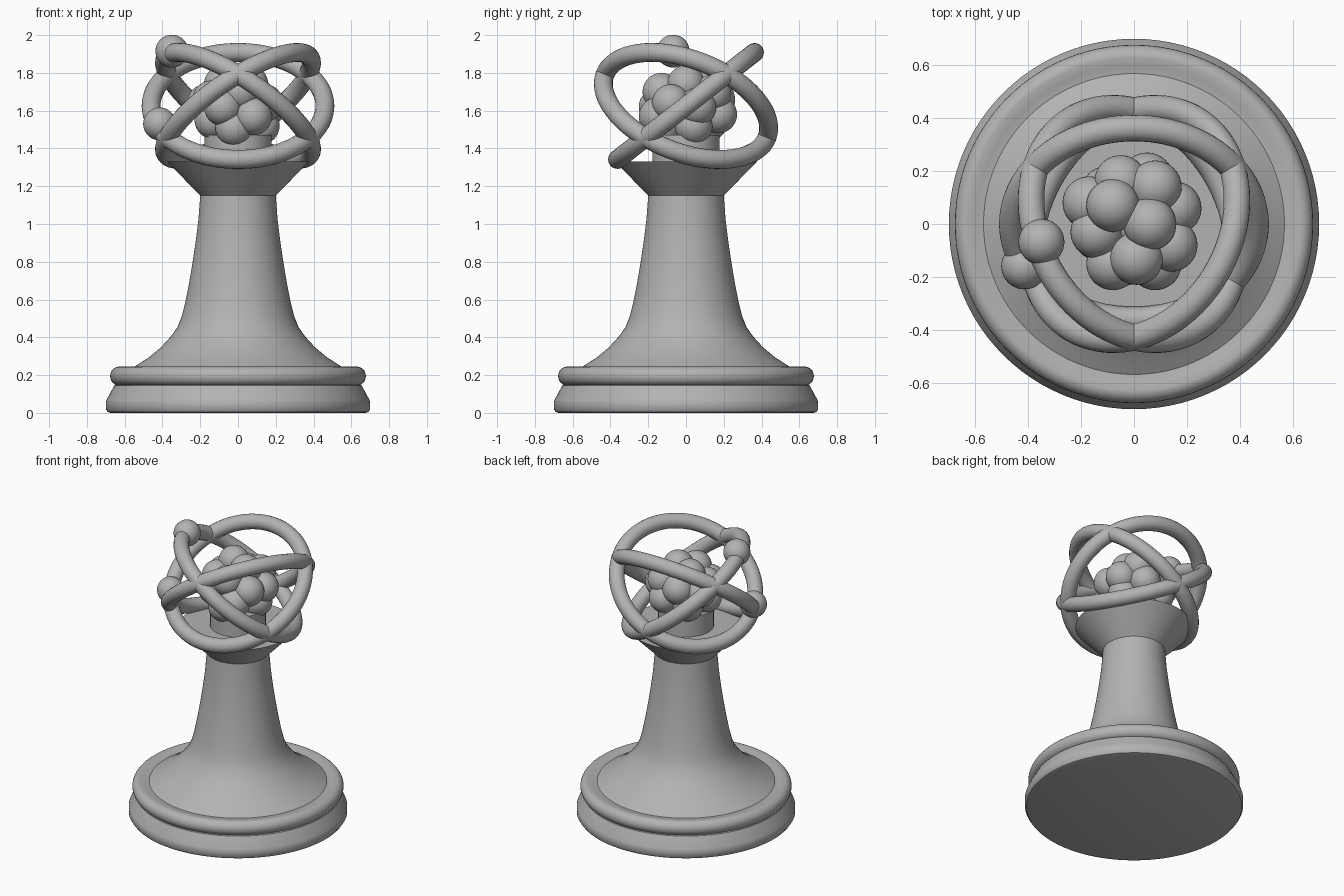
import bpy, math
from mathutils import Matrix

if "Cube" in bpy.data.objects:
    bpy.data.objects.remove(bpy.data.objects["Cube"], do_unlink=True)

grey = bpy.data.materials.new("plain_grey")
grey.use_nodes = True
colour = (0.45, 0.45, 0.45, 1)
grey.diffuse_color = colour
grey.node_tree.nodes["Principled BSDF"].inputs["Base Color"].default_value = colour

ATOM_Z = 1.625
ORBIT_R = 0.46
TILT = math.radians(38)


def finish(name, angle=35):
    ob = bpy.context.object
    ob.name = name
    ob.data.materials.append(grey)
    bpy.ops.object.shade_smooth_by_angle(angle=math.radians(angle))
    return ob


def lathe(name, profile, segments=96):
    """Revolve an open (radius, z) profile around the z axis, closing at the axis."""
    verts, faces = [], []
    for r, z in profile:
        for i in range(segments):
            a = math.tau * i / segments
            verts.append((r * math.cos(a), r * math.sin(a), z))
    for k in range(len(profile) - 1):
        for i in range(segments):
            j = (i + 1) % segments
            a, b = k * segments, (k + 1) * segments
            faces.append((a + i, a + j, b + j, b + i))
    faces.append(tuple(reversed(range(segments))))
    faces.append(tuple(range(len(verts) - segments, len(verts))))
    mesh = bpy.data.meshes.new(name)
    mesh.from_pydata(verts, [], faces)
    ob = bpy.data.objects.new(name, mesh)
    bpy.context.collection.objects.link(ob)
    bpy.ops.object.select_all(action='DESELECT')
    ob.select_set(True)
    bpy.context.view_layer.objects.active = ob
    return finish(name)


def ball(name, location, radius):
    bpy.ops.mesh.primitive_uv_sphere_add(segments=40, ring_count=20, radius=radius, location=location)
    return finish(name)


# Base: tapered foot, then a rounded rim
lathe("foot", [(0.675, 0), (0.69, 0.005), (0.70, 0.02), (0.70, 0.055), (0.695, 0.07),
               (0.655, 0.145), (0.60, 0.16)])
rim = [(0.63 + 0.047 * math.cos(t), 0.195 + 0.05 * math.sin(t))
       for t in (math.radians(-90 + 15 * i) for i in range(13))]
lathe("rim", [(0.5, 0.145)] + rim + [(0.60, 0.238), (0.57, 0.232), (0.5, 0.23)])

# Column sweeping up out of the base
lathe("column", [(0.58, 0.225), (0.54, 0.25), (0.47, 0.295), (0.41, 0.345), (0.355, 0.405),
                 (0.32, 0.455), (0.298, 0.51), (0.28, 0.58), (0.262, 0.67), (0.243, 0.78),
                 (0.225, 0.9), (0.21, 1.02), (0.2, 1.15)])

# Flared head and the post under the nucleus
lathe("flared_head", [(0.2, 1.15), (0.375, 1.33), (0.18, 1.33)])
lathe("post", [(0.178, 1.32), (0.178, 1.47)])

# Three tilted orbits, evenly turned around z
for n in range(3):
    bpy.ops.mesh.primitive_torus_add(major_radius=ORBIT_R, minor_radius=0.05,
                                     major_segments=96, minor_segments=20)
    ob = finish("orbit_%d" % (n + 1))
    ob.matrix_world = (Matrix.Translation((0, 0, ATOM_Z))
                       @ Matrix.Rotation(math.tau * n / 3, 4, 'Z')
                       @ Matrix.Rotation(TILT, 4, 'X'))

# Electrons riding on the orbits
for n, place in enumerate([(-0.35, -0.068, 1.915), (-0.415, -0.16, 1.53)]):
    ball("electron_%d" % (n + 1), place, 0.087)

# Nucleus cluster
nucleons = [(-0.08, 0.07, 1.74), (0.08, 0.14, 1.69), (0.06, 0.0, 1.74), (0.01, -0.13, 1.70),
            (-0.05, 0.16, 1.66), (-0.17, 0.08, 1.64), (-0.14, -0.03, 1.66), (-0.08, -0.15, 1.62),
            (0.08, -0.15, 1.57), (0.14, -0.08, 1.64), (0.155, 0.06, 1.62), (0.05, 0.17, 1.58),
            (-0.02, -0.13, 1.51), (-0.13, -0.04, 1.55), (-0.1, 0.12, 1.54), (0.12, 0.04, 1.52),
            (0, 0, 1.62)]
for n, place in enumerate(nucleons):
    ball("nucleon_%d" % (n + 1), place, 0.1)
